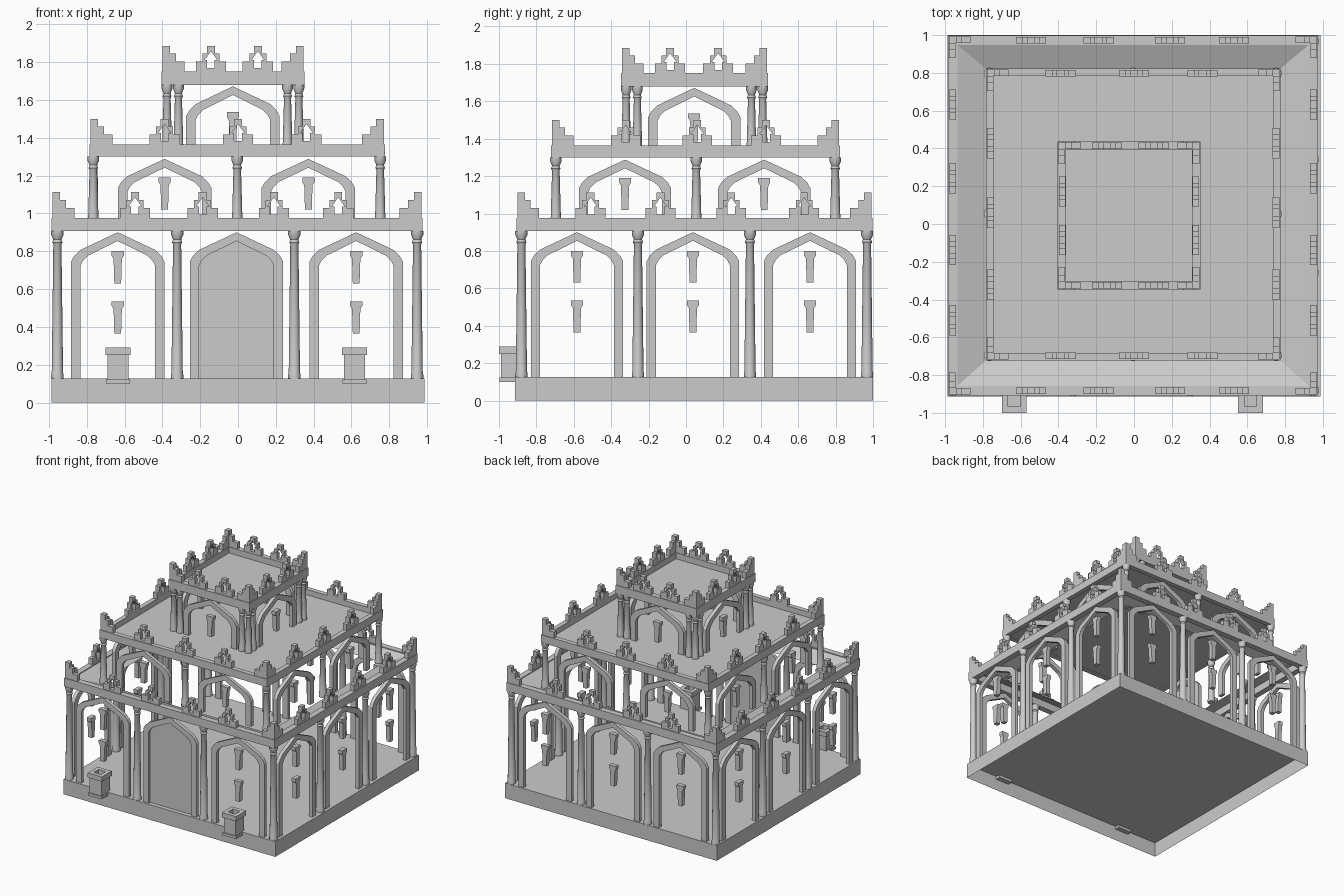
import bpy, bmesh, math
from mathutils import Vector

if "Cube" in bpy.data.objects:
    bpy.data.objects.remove(bpy.data.objects["Cube"])

stone = bpy.data.materials.new("grey stone")
stone.use_nodes = True
stone.diffuse_color = (0.6, 0.6, 0.6, 1)
stone.node_tree.nodes["Principled BSDF"].inputs["Base Color"].default_value = (0.6, 0.6, 0.6, 1)


def finish(name, bm, smooth=False, fix=True):
    if fix:
        bmesh.ops.recalc_face_normals(bm, faces=bm.faces)
    mesh = bpy.data.meshes.new(name)
    bm.to_mesh(mesh)
    bm.free()
    obj = bpy.data.objects.new(name, mesh)
    bpy.context.collection.objects.link(obj)
    mesh.materials.append(stone)
    if smooth:
        bpy.ops.object.select_all(action='DESELECT')
        obj.select_set(True)
        bpy.context.view_layer.objects.active = obj
        bpy.ops.object.shade_smooth_by_angle(angle=math.radians(35))


def place(bounds, side, u, d, z):
    """Point on a wall: u along it, d inwards from it, z up."""
    x0, x1, y0, y1 = bounds
    return Vector({"front": (u, y0 + d, z), "back": (u, y1 - d, z),
                   "left": (x1 - d, u, z), "right": (x0 + d, u, z)}[side])


def prism(bm, bounds, side, outline, d0, d1):
    """Extrude a (u, z) outline through the wall thickness."""
    a, b = ([bm.verts.new(place(bounds, side, u, d, z)) for u, z in outline] for d in (d0, d1))
    bm.faces.new(a)
    bm.faces.new(b[::-1])
    for i in range(len(a)):
        j = (i + 1) % len(a)
        bm.faces.new((a[i], b[i], b[j], a[j]))


def box(bm, x0, x1, y0, y1, z0, z1):
    outline = [(x0, z0), (x1, z0), (x1, z1), (x0, z1)]
    prism(bm, (0, 0, y0, y1), "front", outline, 0, y1 - y0)


def lathe(bm, x, y, profile, sides=12):
    rings = [[bm.verts.new((x + r * math.cos(t * math.tau / sides),
                            y + r * math.sin(t * math.tau / sides), z))
              for t in range(sides)] for r, z in profile]
    bm.faces.new(rings[0][::-1])
    bm.faces.new(rings[-1])
    for a, b in zip(rings, rings[1:]):
        for i in range(sides):
            j = (i + 1) % sides
            bm.faces.new((a[i], a[j], b[j], b[i]))


def column(bm, x, y, z0, z1, r):
    lathe(bm, x, y, [(r * 1.1, z0), (r * 1.1, z0 + 0.02), (r, z0 + 0.03),
                     (r * 0.72, z1 - 0.07), (r * 0.9, z1 - 0.06), (r * 0.72, z1 - 0.045),
                     (r * 1.1, z1 - 0.02), (r * 1.1, z1)])


def half_arch(w, z0, shoulder, apex):
    rise = apex - shoulder
    return [(w, z0), (w, shoulder), (w * 0.93, shoulder + rise * 0.2),
            (w * 0.8, shoulder + rise * 0.4), (0, apex)]


def arch_line(c, w, z0, shoulder, apex):
    half = half_arch(w, z0, shoulder, apex)
    return [(c - u, z) for u, z in half] + [(c + u, z) for u, z in half[-2::-1]]


def steps(widths, z):
    """Stepped crenel outline from the tall inner edge outwards."""
    pts = [(0, z + 0.135)]
    for w, top in zip(widths, (0.135, 0.095, 0.052)):
        pts += [(w, z + top)]
        pts += [(w, z + {0.135: 0.095, 0.095: 0.052, 0.052: 0}[top])]
    return pts


SIDES = ("front", "back", "right", "left")
TIERS = [
    dict(name="lower", b=(-0.985, 0.975, -0.907, 0.998), ring=(0.907, 0.977), foot=0.127,
         cols=((-0.955, -0.322, 0.298, 0.947), (-0.88, -0.257, 0.342, 0.968)), r=0.03,
         arch=((-0.636, -0.008, 0.625), (-0.583, 0.037, 0.663)),
         shoulder=0.745, apex=0.9, lamps=(0.8, 0.535), thick=0.05,
         crenels=((-0.545, -0.187, 0.19, 0.53), (-0.51, -0.137, 0.242, 0.632))),
    dict(name="middle", b=(-0.784, 0.776, -0.722, 0.823), ring=(1.3, 1.365), foot=0.92,
         cols=((-0.765, -0.004, 0.752), (-0.696, 0.055, 0.798)), r=0.028,
         arch=((-0.388, 0.372), (-0.326, 0.418)),
         shoulder=1.135, apex=1.288, lamps=(1.19,), thick=0.04,
         crenels=((-0.388, 0, 0.362), (-0.322, 0.06, 0.428))),
    dict(name="upper", b=(-0.404, 0.351, -0.348, 0.438), ring=(1.68, 1.75), foot=1.32,
         cols=((-0.375, 0.322), (-0.32, 0.41)), r=0.026,
         arch=((-0.027,), (0.044,)),
         shoulder=1.515, apex=1.672, lamps=(1.535,), thick=0.045,
         crenels=((-0.143, 0.105), (-0.085, 0.172))),
]

# Plinth, open underneath
bm = bmesh.new()
box(bm, -0.987, 0.987, -0.913, 1.0, 0, 0.127)
bmesh.ops.recalc_face_normals(bm, faces=bm.faces)
bmesh.ops.delete(bm, geom=[f for f in bm.faces if f.normal.z < -0.9], context='FACES_ONLY')
finish("plinth", bm, fix=False)

for t in TIERS:
    name, b, (z0, z1) = t["name"], t["b"], t["ring"]
    foot, thick = t["foot"], t["thick"]
    x0, x1, y0, y1 = b

    # Parapet band
    bm = bmesh.new()
    for side in ("front", "back"):
        prism(bm, b, side, [(x0, z0), (x1, z0), (x1, z1), (x0, z1)], 0, thick)
    for side in ("left", "right"):
        lo, hi = y0 + thick, y1 - thick
        prism(bm, b, side, [(lo, z0), (hi, z0), (hi, z1), (lo, z1)], 0, thick)
    finish(name + "_parapet", bm)

    # Crenels with arrow openings, and stepped corners
    bm = bmesh.new()
    arrow = [(0, 0.018), (0.02, 0.018), (0.02, 0.06), (0.034, 0.06), (0, 0.108)]
    for side in SIDES:
        across = side in ("front", "back")
        for c in t["crenels"][0 if across else 1]:
            half = steps((0.021, 0.045, 0.08), z1) + [(0, z1)] + [(u, z1 + z) for u, z in arrow]
            for m in (1, -1):
                prism(bm, b, side, [(c + m * u, z) for u, z in half], 0.007, 0.042)
        lo, hi = (x0, x1) if across else (y0, y1)
        for edge, m in ((lo, 1), (hi, -1)):
            outline = steps((0.04, 0.07, 0.115), z1) + [(0, z1)]
            prism(bm, b, side, [(edge + m * (u + 0.005), z) for u, z in outline], 0.005, 0.04)
    finish(name + "_crenels", bm)

    # Columns around the edge
    bm = bmesh.new()
    xs, ys = t["cols"]
    spots = {(x, y) for x in xs for y in (ys[0], ys[-1])} | {(x, y) for x in (xs[0], xs[-1]) for y in ys}
    if name == "upper":
        for x, mx in ((xs[0], 1), (xs[1], -1)):
            for y, my in ((ys[0], 1), (ys[1], -1)):
                spots |= {(x + mx * 0.06, y), (x, y + my * 0.06)}
    for x, y in sorted(spots):
        column(bm, x, y, foot, z0, t["r"])
    finish(name + "_columns", bm, smooth=True)

    # Pointed arch frames and wall lamps
    arches, lamps = bmesh.new(), bmesh.new()
    for side in SIDES:
        for c in t["arch"][0 if side in ("front", "back") else 1]:
            outer = arch_line(c, 0.247, foot, t["shoulder"], t["apex"])
            inner = arch_line(c, 0.197, foot, t["shoulder"] - 0.02, t["apex"] - 0.046)
            prism(arches, b, side, outer + inner[::-1], 0.012, 0.042)
            if name == "lower" and side == "front" and abs(c) < 0.1:
                door = bmesh.new()
                prism(door, b, side, inner, 0.03, 0.038)
                finish("door", door)
                continue
            for top in t["lamps"]:
                half = [(0.018, top - 0.17), (0.022, top - 0.04), (0.032, top - 0.025), (0.032, top)]
                outline = [(c + u, z) for u, z in half] + [(c - u, z) for u, z in half[::-1]]
                prism(lamps, b, side, outline, 0.008, 0.045)
    finish(name + "_arches", arches)
    finish(name + "_lamps", lamps)

    # Roof: sloping edge on the lowest tier, flat deck on the others
    bm = bmesh.new()
    if name == "lower":
        def loop(x0, x1, y0, y1, z):
            return [bm.verts.new(p) for p in ((x0, y0, z), (x1, y0, z), (x1, y1, z), (x0, y1, z))]
        high = loop(x0 + thick, x1 - thick, y0 + thick, y1 - thick, 0.97)
        low = loop(*TIERS[1]["b"], 0.915)
        for i in range(4):
            j = (i + 1) % 4
            bm.faces.new((high[i], high[j], low[j], low[i]))
        finish("sloping_roof", bm, fix=False)
    else:
        box(bm, x0 + 0.01, x1 - 0.01, y0 + 0.01, y1 - 0.01, z0 + 0.008, z0 + 0.02)
        finish(name + "_deck", bm)

# Square planters by the entrance
for label, c in (("right", -0.634), ("left", 0.616)):
    bm = bmesh.new()
    y = -0.934
    for half, lo, hi in ((0.064, 0.1, 0.122), (0.055, 0.122, 0.25)):
        box(bm, c - half, c + half, y - half, y + half, lo, hi)
    for lo, hi in ((-0.066, -0.032), (0.032, 0.066)):
        box(bm, c + lo, c + hi, y - 0.066, y + 0.066, 0.25, 0.29)
        box(bm, c - 0.032, c + 0.032, y + lo, y + hi, 0.25, 0.29)
    finish(label + "_planter", bm)
